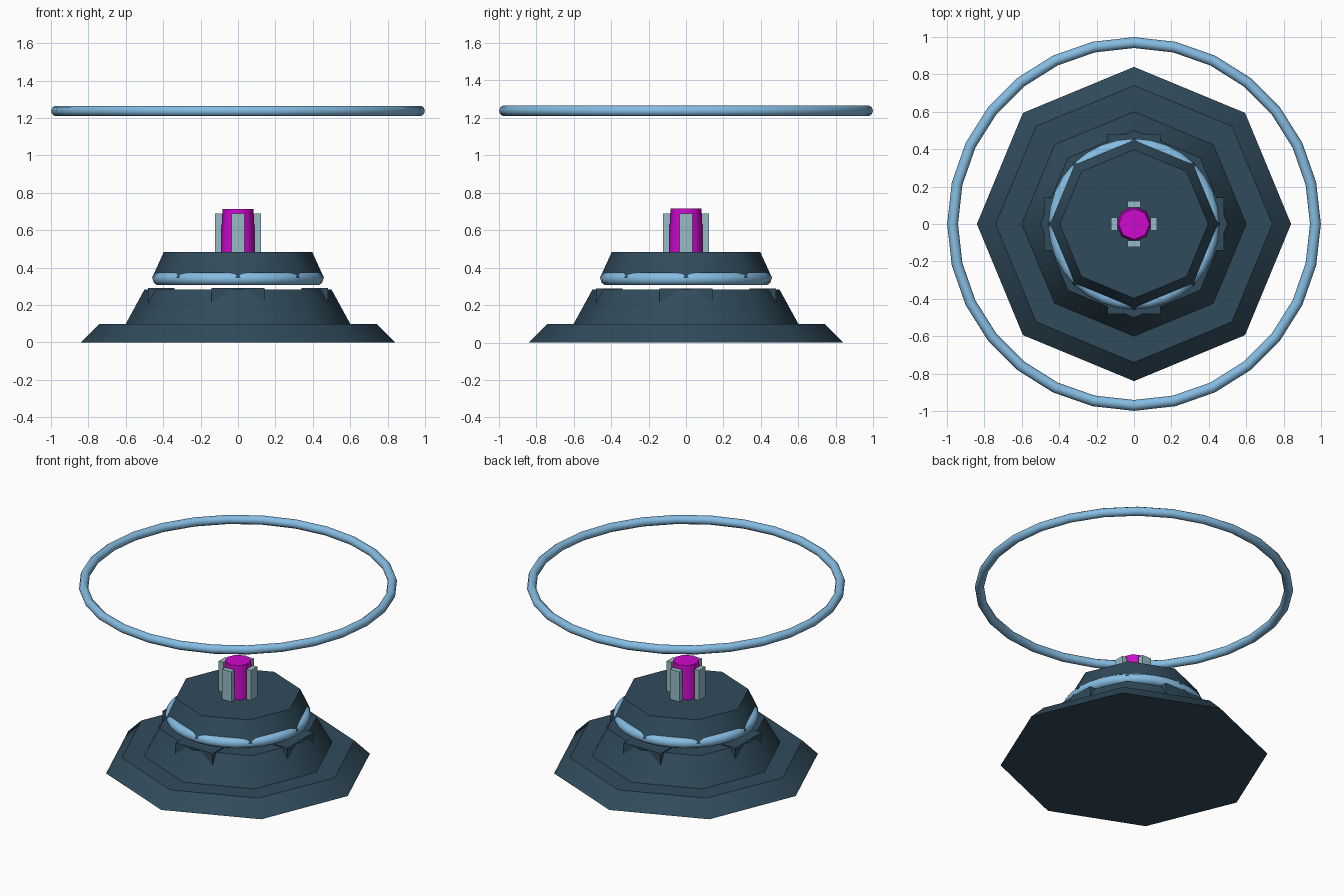
import bpy
from math import radians, cos, sin, pi

default = bpy.data.objects.get("Cube")
if default:
    bpy.data.objects.remove(default, do_unlink=True)


def material(name, rgb):
    mat = bpy.data.materials.new(name)
    mat.use_nodes = True
    mat.diffuse_color = (*rgb, 1)
    mat.node_tree.nodes["Principled BSDF"].inputs["Base Color"].default_value = (*rgb, 1)
    return mat


SLATE = material("slate blue", (0.030, 0.070, 0.105))
SKY = material("sky blue", (0.235, 0.505, 0.76))
TEAL = material("pale teal", (0.30, 0.50, 0.56))
MAGENTA = material("magenta", (0.62, 0.003, 0.62))


def finish(name, mat, angle=None):
    obj = bpy.context.object
    obj.name = obj.data.name = name
    obj.data.materials.append(mat)
    if angle:
        bpy.ops.object.shade_smooth_by_angle(angle=radians(angle))
    return obj


def frustum(name, mat, r_low, r_high, z_low, z_high, angle=44):
    """Eight-sided tapered block with its corners on the axes."""
    bpy.ops.mesh.primitive_cone_add(vertices=8, radius1=r_low, radius2=r_high,
                                    depth=z_high - z_low,
                                    location=(0, 0, (z_low + z_high) / 2))
    return finish(name, mat, angle)


def ring(name, mat, radius, tube, z, segments):
    bpy.ops.mesh.primitive_torus_add(major_radius=radius, minor_radius=tube,
                                     major_segments=segments, minor_segments=10,
                                     location=(0, 0, z))
    return finish(name, mat, 60)


def four_blocks(name, mat, inner, outer, width, z_low, z_high):
    """One block on each side, repeated around the centre."""
    middle = (inner + outer) / 2
    for i, side in enumerate(("left", "back", "right", "front")):
        a = i * pi / 2
        bpy.ops.mesh.primitive_cube_add(
            size=1, location=(middle * cos(a), middle * sin(a), (z_low + z_high) / 2),
            rotation=(0, 0, a))
        bpy.context.object.scale = (outer - inner, width, z_high - z_low)
        bpy.ops.object.transform_apply(location=False, rotation=False, scale=True)
        finish(f"{name}_{side}", mat)


# Stepped base
frustum("base_plinth", SLATE, 0.84, 0.74, 0, 0.10)
frustum("base_tower", SLATE, 0.60, 0.50, 0.10, 0.283)
four_blocks("base_bracket", SLATE, 0.34, 0.48, 0.285, 0.20, 0.29)

# Floating cap with a glowing band
frustum("cap", SLATE, 0.46, 0.397, 0.345, 0.483)
ring("cap_band", SKY, 0.422, 0.035, 0.34, 32)

# Core held by four clips
frustum("core", MAGENTA, 0.094, 0.083, 0.48, 0.715, 50)
four_blocks("core_clip", TEAL, 0.088, 0.123, 0.07, 0.48, 0.69)

# Hovering halo
ring("halo", SKY, 0.97, 0.029, 1.238, 28)
